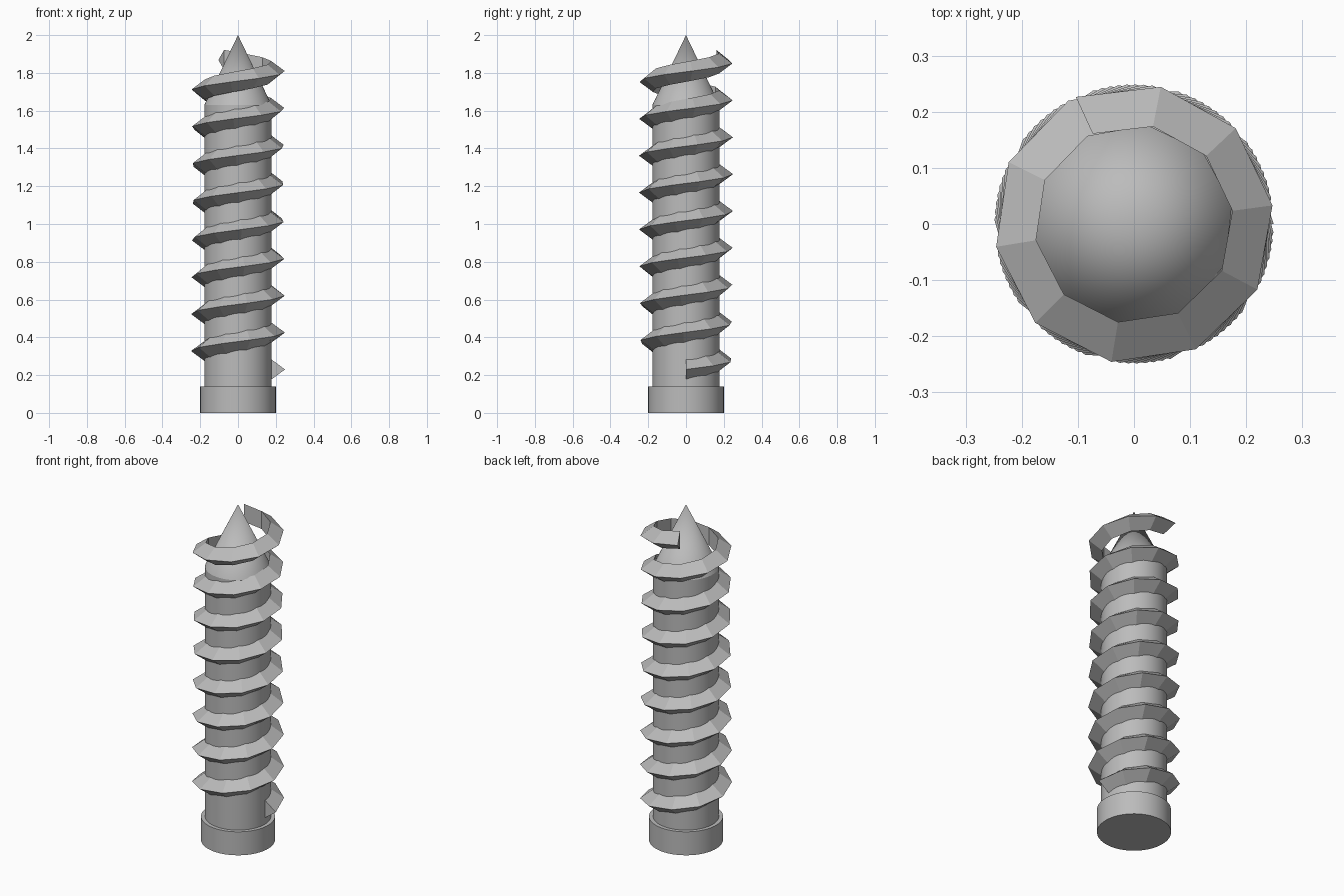
import bpy, bmesh, math

cube = bpy.data.objects.get("Cube")
if cube:
    bpy.data.objects.remove(cube, do_unlink=True)

# Single plain grey metal
steel = bpy.data.materials.new("grey_steel")
steel.use_nodes = True
steel.diffuse_color = (0.5, 0.5, 0.5, 1)
steel.node_tree.nodes["Principled BSDF"].inputs["Base Color"].default_value = (0.5, 0.5, 0.5, 1)


def finish(name, bm, smooth):
    bmesh.ops.recalc_face_normals(bm, faces=bm.faces)
    mesh = bpy.data.meshes.new(name)
    bm.to_mesh(mesh)
    bm.free()
    mesh.materials.append(steel)
    obj = bpy.data.objects.new(name, mesh)
    bpy.context.collection.objects.link(obj)
    if smooth:
        bpy.ops.object.select_all(action='DESELECT')
        obj.select_set(True)
        bpy.context.view_layer.objects.active = obj
        bpy.ops.object.shade_smooth_by_angle(angle=math.radians(30))
    return obj


def round_part(name, r_bottom, r_top, z0, z1):
    bm = bmesh.new()
    bmesh.ops.create_cone(bm, cap_ends=True, segments=64, radius1=r_bottom,
                          radius2=r_top, depth=z1 - z0)
    bmesh.ops.translate(bm, verts=bm.verts, vec=(0, 0, (z0 + z1) / 2))
    return finish(name, bm, True)


# Head, shaft and pointed tip
SHAFT_R, TIP_Z = 0.178, 1.63
round_part("head", 0.2, 0.2, 0, 0.14)
round_part("shaft", SHAFT_R, SHAFT_R, 0.14, TIP_Z)
round_part("tip", SHAFT_R, 0, TIP_Z, 2)

# Thread: a triangular section swept along a coarse helix
STEPS, STEP_ANGLE, PITCH, START_Z = 84, math.radians(35.65), 0.197, 0.23
SECTION = [(0.177, -0.053), (0.249, 0), (0.177, 0.053)]

bm = bmesh.new()
rings = []
for i in range(STEPS + 1):
    a = i * STEP_ANGLE
    z = START_Z + PITCH * a / math.tau
    rings.append([bm.verts.new((r * math.cos(a), r * math.sin(a), z + dz))
                  for r, dz in SECTION])
for lower, upper in zip(rings, rings[1:]):
    for k in range(3):
        n = (k + 1) % 3
        bm.faces.new((lower[k], lower[n], upper[n], upper[k]))
bm.faces.new(rings[0])
bm.faces.new(rings[-1])
finish("thread", bm, False)
